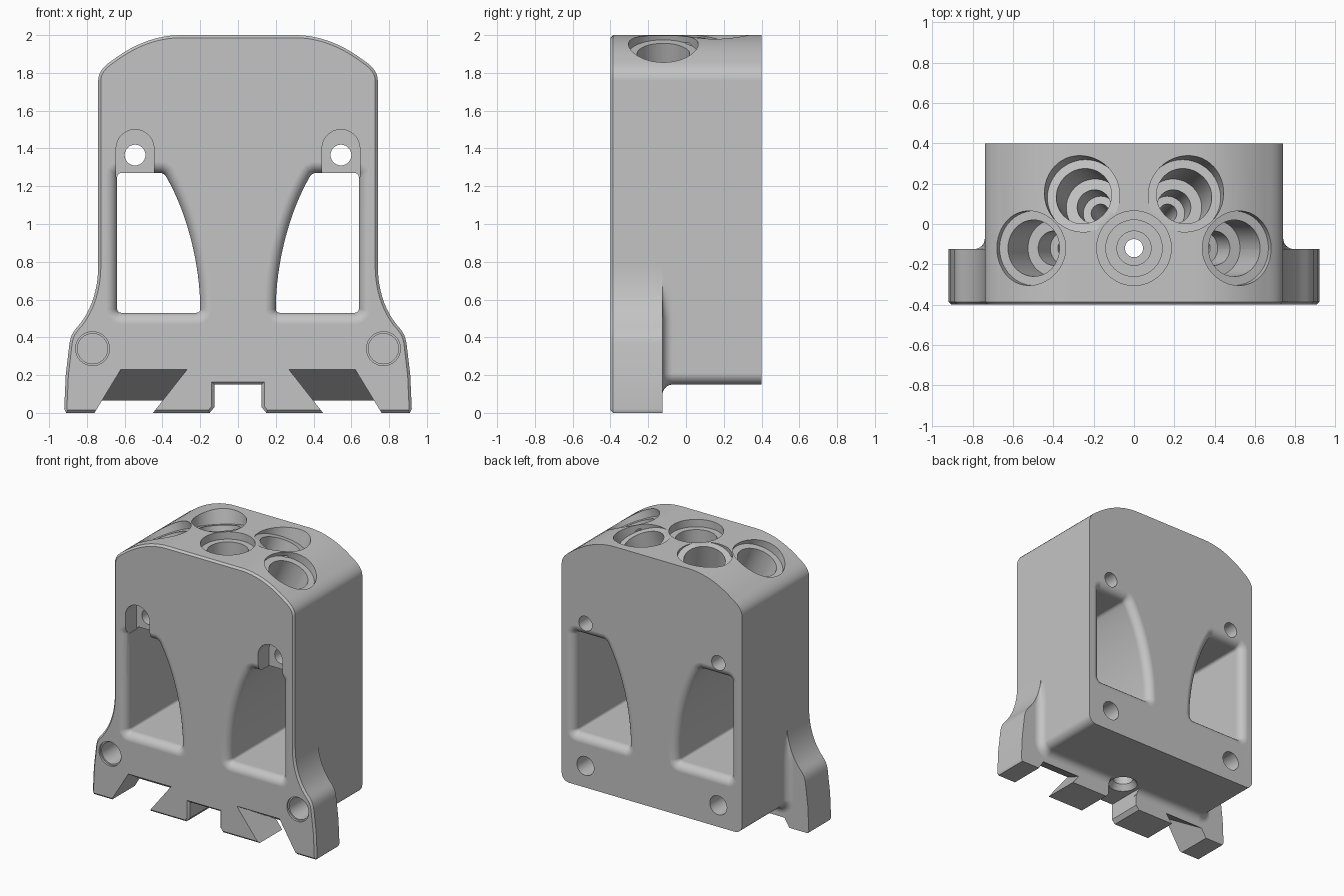
import bpy
import bmesh
import math
from mathutils import Vector
from mathutils.geometry import interpolate_bezier

cube = bpy.data.objects.get("Cube")
if cube:
    bpy.data.objects.remove(cube, do_unlink=True)

grey = bpy.data.materials.new("plain_grey")
grey.use_nodes = True
colour = (0.55, 0.55, 0.55, 1)
grey.diffuse_color = colour
shader = grey.node_tree.nodes["Principled BSDF"]
shader.inputs["Base Color"].default_value = colour
shader.inputs["Roughness"].default_value = 0.6


def skin(name, rings):
    """Closed solid through a list of equal-sized point rings."""
    bm = bmesh.new()
    loops = [[bm.verts.new(p) for p in ring] for ring in rings]
    n = len(loops[0])
    for a, b in zip(loops, loops[1:]):
        for i in range(n):
            j = (i + 1) % n
            bm.faces.new((a[i], a[j], b[j], b[i]))
    bm.faces.new(loops[0][::-1])
    bm.faces.new(loops[-1])
    bmesh.ops.recalc_face_normals(bm, faces=bm.faces[:])
    mesh = bpy.data.meshes.new(name)
    bm.to_mesh(mesh)
    bm.free()
    mesh.materials.append(grey)
    obj = bpy.data.objects.new(name, mesh)
    bpy.context.collection.objects.link(obj)
    return obj


def bezier(a, b, c, d, count=9):
    pts = interpolate_bezier(*[Vector((*p, 0)) for p in (a, b, c, d)], count)
    return [(p.x, p.y) for p in pts]


def arc(cx, cz, r, start, end, count=7):
    angles = [math.radians(start + (end - start) * i / (count - 1)) for i in range(count)]
    return [(cx + r * math.cos(t), cz + r * math.sin(t)) for t in angles]


def mirror(half):
    return half + [(-x, z) for x, z in reversed(half)]


def offset(profile, d, weight=lambda z: 1):
    """Move an outline outward by d, with mitred corners."""
    n = len(profile)
    pts = [Vector(p) for p in profile]
    area = sum(pts[i - 1].cross(pts[i]) for i in range(n))
    side = 1 if area > 0 else -1
    result = []
    for i, p in enumerate(pts):
        e1 = (p - pts[i - 1]).normalized()
        e2 = (pts[(i + 1) % n] - p).normalized()
        n1, n2 = Vector((e1.y, -e1.x)), Vector((e2.y, -e2.x))
        result.append(p + (n1 + n2) / (1 + n1.dot(n2)) * side * d * weight(p.y))
    return result


def loft(name, profile, sections, weight=lambda z: 1):
    """Front-view outline carried along y; sections are (y, offset)."""
    return skin(name, [[(p.x, y, p.y) for p in offset(profile, d, weight)]
                       for y, d in sections])


def hole(name, start, direction, steps, sides=48):
    """Stepped round cutter; steps are (depth, radius) along the axis."""
    axis = Vector(direction).normalized()
    u = axis.orthogonal().normalized()
    v = axis.cross(u)
    turns = [math.tau * i / sides for i in range(sides)]
    return skin(name, [[Vector(start) + axis * t + (u * math.cos(a) + v * math.sin(a)) * r
                        for a in turns] for t, r in steps])


def fillet(r, count=8):
    """(distance, offset) pairs of a quarter-round flare."""
    angles = [math.pi / 2 * i / count for i in range(count + 1)]
    return [(r * (1 - math.cos(a)), r * (1 - math.sin(a))) for a in angles]


FRONT, STEP, BACK = -0.4, -0.125, 0.4

# Shared rounded shoulders
shoulder = (bezier((0.74, 1.76), (0.74, 1.80), (0.715, 1.835), (0.66, 1.87))
            + bezier((0.66, 1.87), (0.56, 1.945), (0.44, 2), (0.30, 2), 14)[1:])

# Front plate with flared feet and centre slot
foot = [(0.125, 0.15), (0.125, 0.03), (0.15, 0), (0.91, 0), (0.92, 0.02),
        (0.912, 0.2), (0.892, 0.37)]
flank = (bezier((0.892, 0.37), (0.885, 0.41), (0.875, 0.425), (0.855, 0.45), 5)[1:]
         + bezier((0.855, 0.45), (0.78, 0.53), (0.74, 0.65), (0.74, 0.78), 12)[1:])
plate = loft("front_plate", mirror(foot + flank + shoulder),
             [(FRONT, -0.014), (FRONT + 0.014, 0), (STEP, 0)])

# Rear body, flaring into the plate along the lower flanks and underside
lower = arc(0.68, 0.21, 0.06, -90, 0) + [(0.74, 0.5 + 0.04 * i) for i in range(6)]
flare = [(STEP + t, d) for t, d in fillet(0.055)]
body = loft("rear_body", mirror(lower + shoulder), flare + [(BACK, 0)],
            lambda z: max(0, min(1, (0.7 - z) / 0.2)) if z < 1 else 0)

# Centre slot through the underside flare
slot = loft("slot_cutter", [(-0.125, -0.1), (0.125, -0.1), (0.125, 0.149), (-0.125, 0.149)],
            [(-0.2, 0), (-0.05, 0)])

cutters = []

# Side windows, rounded over at both faces
window = (arc(0.62, 0.55, 0.02, -90, 0, 4)[::-1]
          + arc(0.22, 0.55, 0.02, 270, 180, 4)
          + bezier((0.20, 0.57), (0.205, 0.80), (0.27, 1.06), (0.38, 1.25), 18)[1:]
          + [(0.39, 1.263), (0.405, 1.27)]
          + arc(0.62, 1.25, 0.02, 90, 0, 4))
round_over = fillet(0.06)
window_sections = ([(FRONT - 0.05, 0.06)] + [(FRONT + t, d) for t, d in round_over]
                   + [(BACK - t, d) for t, d in reversed(round_over)]
                   + [(BACK + 0.05, 0.06)])

# Undercut notches in the feet, with a roof sloping down toward the back
def notch_ring(s, y):
    top = 0.23 - 0.6 * (y - FRONT)
    return [(s * (edge - lean * z), y, z) for edge, lean, z in
            ((0.76, 0.609, -0.05), (0.76, 0.609, top),
             (0.45, 0.783, top), (0.45, 0.783, -0.05))]


for s in (-1, 1):
    cutters.append(loft("window_cutter", [(s * x, z) for x, z in window], window_sections))
    cutters.append(skin("notch_cutter", [notch_ring(s, -0.45), notch_ring(s, -0.1)]))
    # Screw seats above the windows
    seat = arc(0.545, 1.4, 0.1, 0, 180, 25) + [(0.445, 1.25), (0.645, 1.25)]
    cutters.append(loft("seat_cutter", [(s * x, z) for x, z in seat],
                        [(FRONT - 0.05, 0), (-0.27, 0)]))
    cutters.append(hole("screw_cutter", (s * 0.545, -0.5, 1.365), (0, 1, 0),
                        [(0, 0.055), (1, 0.055)], 32))
    # Blind holes in the back and in the feet
    cutters.append(hole("back_cutter", (s * 0.545, BACK, 0.31), (0, -1, 0),
                        [(-0.1, 0.07), (0.3, 0.07)], 32))
    cutters.append(hole("foot_cutter", (s * 0.77, FRONT, 0.34), (0, 1, 0),
                        [(-0.1, 0.09), (0.015, 0.09), (0.015, 0.08), (0.2, 0.08)], 32))

# Stepped sockets in the top, converging on one point
focus = Vector((0, -0.12, 0.78))
socket = [(-0.3, 0.185), (0.055, 0.185), (0.055, 0.14), (0.3, 0.14),
          (0.3, 0.085), (0.45, 0.085), (0.45, 0.045)]
for x, y, z in ((-0.52, -0.12, 1.95), (0.52, -0.12, 1.95), (-0.26, 0.15, 2), (0.26, 0.15, 2)):
    cutters.append(hole("socket_cutter", (x, y, z), focus - Vector((x, y, z)),
                        socket + [(1.1, 0.045)]))
cutters.append(hole("centre_cutter", (0, -0.12, 2), (0, 0, -1),
                    socket + [(1.74, 0.045), (1.74, 0.07), (1.81, 0.07), (1.89, 0.13)]))


def cut(obj, tools):
    bpy.ops.object.select_all(action='DESELECT')
    bpy.context.view_layer.objects.active = obj
    obj.select_set(True)
    for tool in tools:
        mod = obj.modifiers.new("cut", 'BOOLEAN')
        mod.operation = 'DIFFERENCE'
        mod.solver = 'EXACT'
        mod.object = tool
        bpy.ops.object.modifier_apply(modifier=mod.name)
    bpy.ops.object.shade_smooth_by_angle(angle=math.radians(32))
    obj.modifiers.new("even_shading", 'WEIGHTED_NORMAL').keep_sharp = True


cut(plate, cutters)
cut(body, cutters + [slot])
for tool in cutters + [slot]:
    bpy.data.objects.remove(tool, do_unlink=True)
